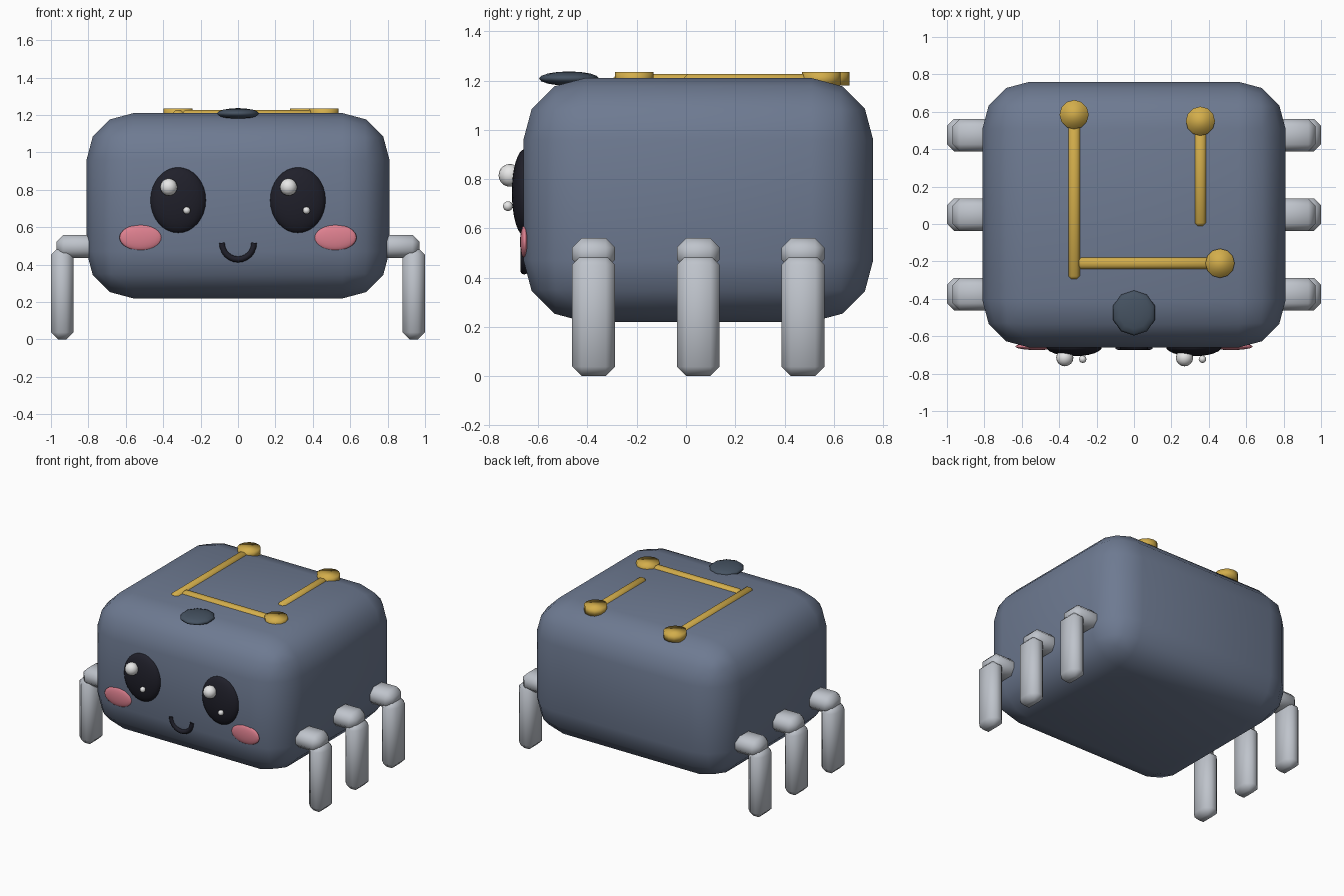
import bpy, math
from mathutils import Matrix

cube = bpy.data.objects.get("Cube")
if cube:
    bpy.data.objects.remove(cube, do_unlink=True)


def material(name, r, g, b):
    m = bpy.data.materials.new(name)
    m.diffuse_color = (r, g, b, 1)
    m.use_nodes = True
    bsdf = m.node_tree.nodes["Principled BSDF"]
    bsdf.inputs["Base Color"].default_value = (r, g, b, 1)
    bsdf.inputs["Roughness"].default_value = 0.6
    return m


SLATE = material("slate blue", 0.155, 0.195, 0.285)
DARK_SLATE = material("dark slate", 0.06, 0.085, 0.12)
SILVER = material("silver grey", 0.52, 0.55, 0.6)
GOLD = material("gold", 0.65, 0.42, 0.07)
BLACK = material("near black", 0.014, 0.014, 0.023)
PINK = material("blush pink", 0.74, 0.22, 0.28)
WHITE = material("white", 0.85, 0.85, 0.85)


def finish(name, mat):
    ob = bpy.context.object
    ob.name = name
    ob.data.materials.append(mat)
    ob.data.shade_smooth()
    return ob


def rounded_box(name, mat, low, high, bevel, segments):
    """Box between two corners with rounded edges."""
    bpy.ops.mesh.primitive_cube_add(size=1)
    ob = finish(name, mat)
    size = [b - a for a, b in zip(low, high)]
    centre = [(a + b) / 2 for a, b in zip(low, high)]
    ob.data.transform(Matrix.Diagonal((*size, 1)))
    ob.location = centre
    mod = ob.modifiers.new("Rounding", "BEVEL")
    mod.width = bevel
    mod.segments = segments
    mod.limit_method = "NONE"
    return ob


def ellipsoid(name, mat, centre, radii, segments=24, rings=16):
    bpy.ops.mesh.primitive_uv_sphere_add(segments=segments, ring_count=rings, radius=1)
    ob = finish(name, mat)
    ob.data.transform(Matrix.Diagonal((*radii, 1)))
    ob.location = centre
    return ob


# Body
rounded_box("body", SLATE, (-0.81, -0.66, 0.22), (0.81, 0.76, 1.21), 0.25, 3)

# Legs: a short shoulder reaching out and a shin going down
for side, sign in (("left", 1), ("right", -1)):
    for place, y in (("front", -0.375), ("middle", 0.05), ("rear", 0.475)):
        for part, x0, x1, z0, z1 in (("shoulder", 0.7, 0.97, 0.435, 0.56),
                                     ("shin", 0.88, 1.0, 0.0, 0.49)):
            xs = sorted((sign * x0, sign * x1))
            rounded_box(f"{side}_{place}_{part}", SILVER,
                        (xs[0], y - 0.087, z0), (xs[1], y + 0.087, z1), 0.038, 1)

# Eyes with highlights, and cheeks
for side, sign in (("left", 1), ("right", -1)):
    x = sign * 0.32
    ellipsoid(f"{side}_eye", BLACK, (x, -0.655, 0.745), (0.15, 0.052, 0.176))
    ellipsoid(f"{side}_large_highlight", WHITE, (x - 0.05, -0.715, 0.815), [0.046] * 3, 16, 10)
    ellipsoid(f"{side}_small_highlight", WHITE, (x + 0.046, -0.723, 0.69), [0.02] * 3, 12, 8)
    ellipsoid(f"{side}_cheek", PINK, (sign * 0.52, -0.655, 0.545), (0.114, 0.019, 0.069))

# Smile: half ring swept along a curve
curve = bpy.data.curves.new("smile", "CURVE")
curve.dimensions = "3D"
curve.bevel_depth = 0.016
curve.bevel_resolution = 2
curve.use_fill_caps = True
steps = 12
line = curve.splines.new("POLY")
line.points.add(steps)
for i, p in enumerate(line.points):
    a = math.pi * (1 + i / steps)
    p.co = (0.086 * math.cos(a), -0.657, 0.517 + 0.089 * math.sin(a), 1)
curve.materials.append(BLACK)
smile = bpy.data.objects.new("smile", curve)
bpy.context.collection.objects.link(smile)

# Flat sensor on top of the head
ellipsoid("top_sensor", DARK_SLATE, (0, -0.475, 1.208), (0.118, 0.122, 0.029), 10, 8)

# Gold circuit traces on the top, each ending in a round pad
traces = (("long", (-0.32, -0.265), (-0.32, 0.585)),
          ("short", (0.355, 0.02), (0.355, 0.55)),
          ("cross", (-0.27, -0.21), (0.46, -0.21)))
for name, start, end in traces:
    half = 0.034
    rounded_box(name + "_trace", GOLD, (start[0] - half, start[1] - half, 1.177),
                (end[0] + half, end[1] + half, 1.226), 0.02, 1)
    bpy.ops.mesh.primitive_cylinder_add(vertices=12, radius=0.078, depth=0.054,
                                        location=(*end, 1.207))
    finish(name + "_trace_pad", GOLD)
